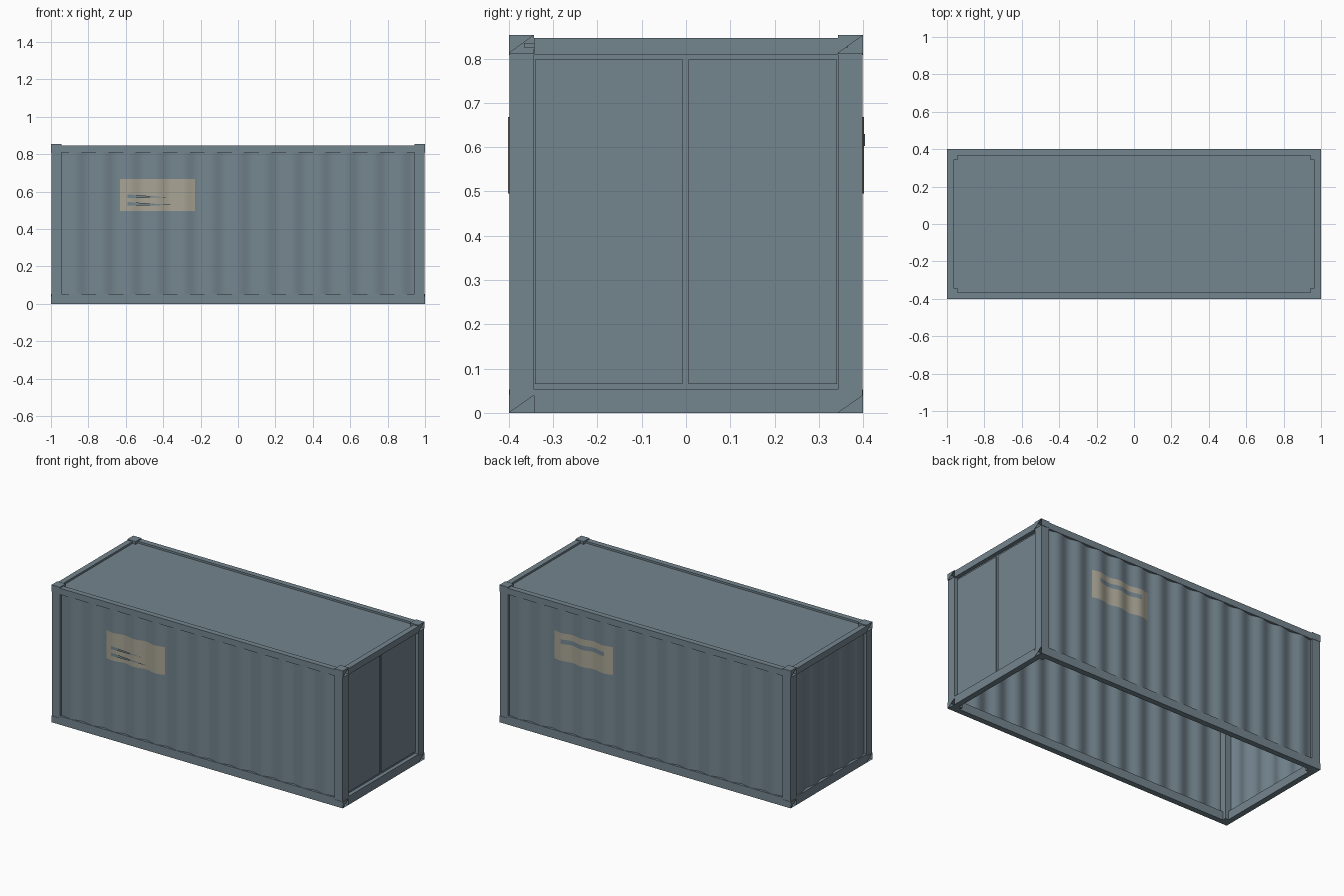
import bpy, bmesh, math
from mathutils import Vector

cube = bpy.data.objects.get("Cube")
if cube:
    bpy.data.objects.remove(cube, do_unlink=True)


def material(name, color):
    m = bpy.data.materials.new(name)
    m.use_nodes = True
    m.diffuse_color = color
    m.node_tree.nodes["Principled BSDF"].inputs["Base Color"].default_value = color
    return m


steel = material("blue grey steel", (0.175, 0.235, 0.275, 1))
tan = material("faded tan label", (0.39, 0.365, 0.295, 1))

HX, HY, TOP = 1.0, 0.4, 0.85
POST, LOW, HIGH = 0.057, 0.053, 0.808
PERIOD, AMP = 0.145, 0.007


def finish(name, bm, mat):
    me = bpy.data.meshes.new(name)
    bm.to_mesh(me)
    bm.free()
    me.materials.append(mat)
    ob = bpy.data.objects.new(name, me)
    bpy.context.collection.objects.link(ob)
    return ob


def box(name, lo, hi, mat=steel):
    bm = bmesh.new()
    bmesh.ops.create_cube(bm, size=1)
    lo, hi = Vector(lo), Vector(hi)
    for v in bm.verts:
        v.co = (lo + hi) / 2 + v.co * (hi - lo)
    return finish(name, bm, mat)


def wave(t):
    return AMP * (math.cos(2 * math.pi * t / PERIOD) - 1)


def corrugated(name, t0, t1, z0, z1, depth, place, mat=steel):
    """Wavy sheet running along t, pushed out to depth; place maps (t, d, z) to a point."""
    bm = bmesh.new()
    n = max(8, round((t1 - t0) / PERIOD * 12))
    cols = []
    for i in range(n + 1):
        t = t0 + (t1 - t0) * i / n
        cols.append([bm.verts.new(place(t, depth + wave(t), z)) for z in (z0, z1)])
    for a, b in zip(cols, cols[1:]):
        f = bm.faces.new((a[0], b[0], b[1], a[1]))
        f.smooth = True
    return finish(name, bm, mat)


def on_front(t, d, z): return (t, -d, z)
def on_back(t, d, z): return (-t, d, z)
def on_left_end(t, d, z): return (-d, -t, z)


# Corrugated walls
corrugated("front_wall", -0.95, 0.95, 0.04, 0.82, 0.398, on_front)
corrugated("back_wall", -0.95, 0.95, 0.04, 0.82, 0.398, on_back)
corrugated("end_wall", -0.35, 0.35, 0.04, 0.82, 0.994, on_left_end)

# Labels that follow the corrugation, with raised strips
for side, place in (("front", on_front), ("back", on_back)):
    corrugated(side + "_label", -0.63, -0.23, 0.495, 0.668, 0.402, place, tan)


def wedge(name, pts):
    """Flat tapered plate."""
    bm = bmesh.new()
    bm.faces.new([bm.verts.new(p) for p in pts])
    return finish(name, bm, steel)


for i, (z, end) in enumerate(((0.565, -0.38), (0.524, -0.34))):
    wedge(f"front_label_strip_{i}", [(-0.59, -0.4035, z), (end, -0.4035, z + 0.004),
                                     (-0.59, -0.4035, z + 0.02)])
corrugated("back_label_strip", -0.58, -0.28, 0.603, 0.63, 0.4045, on_back)

# Long rails, end rails and posts
for sy, side in ((-1, "front"), (1, "back")):
    ys = sorted((sy * HY, sy * (HY - 0.035)))
    box(side + "_bottom_rail", (-0.945, ys[0], 0), (0.945, ys[1], LOW))
    box(side + "_top_rail", (-0.945, ys[0], HIGH), (0.945, ys[1], TOP - 0.003))
for sx, side in ((-1, "left"), (1, "right")):
    end = "door_end" if sx > 0 else "plain_end"
    xs = sorted((sx * HX, sx * (HX - 0.035)))
    box(end + "_bottom_rail", (xs[0], -0.343, 0), (xs[1], 0.343, LOW))
    box(end + "_top_rail", (xs[0], -0.343, HIGH), (xs[1], 0.343, TOP - 0.003))
    for sy, face in ((-1, "front"), (1, "back")):
        px = sorted((sx * (HX - 0.002), sx * (HX - POST)))
        py = sorted((sy * (HY - 0.002), sy * (HY - POST)))
        box(f"{end}_{face}_post", (px[0], py[0], 0.04), (px[1], py[1], 0.812))

# Roof sheet
box("roof", (-0.966, -0.366, 0.825), (0.966, 0.366, 0.835))

# Hollow corner castings, each with a triangular opening in its end face
for sx in (-1, 1):
    for sy in (-1, 1):
        for z0, z1 in ((0, 0.04), (0.812, 0.853)):
            name = f"corner_{'right' if sx > 0 else 'left'}_{'back' if sy > 0 else 'front'}_{'top' if z0 else 'bottom'}"
            ob = box(name, (min(sx, sx * 0.943), min(sy * 0.4, sy * 0.343), z0),
                     (max(sx, sx * 0.943), max(sy * 0.4, sy * 0.343), z1))
            bm = bmesh.new()
            bm.from_mesh(ob.data)
            bmesh.ops.triangulate(bm, faces=bm.faces[:])
            bm.normal_update()
            ends = [f for f in bm.faces if f.normal.x * sx > 0.9]
            bmesh.ops.delete(bm, geom=[min(ends, key=lambda f: f.calc_center_median().z)],
                             context='FACES')
            bm.to_mesh(ob.data)
            bm.free()

# Recessed door wall with two leaves and tapered hinge plates
box("door_wall", (0.966, -0.345, 0.04), (0.976, 0.345, 0.82))
for name, y0, y1 in (("front_door_leaf", -0.341, -0.008), ("back_door_leaf", 0.006, 0.341)):
    box(name, (0.974, y0, 0.065), (0.981, y1, 0.798))
X = 0.984
wedge("upper_door_plate", [(X, -0.31, 0.567), (X, -0.033, 0.567), (X, -0.033, 0.597)])
wedge("lower_door_plate", [(X, -0.315, 0.167), (X, -0.04, 0.195), (X, -0.315, 0.195)])
